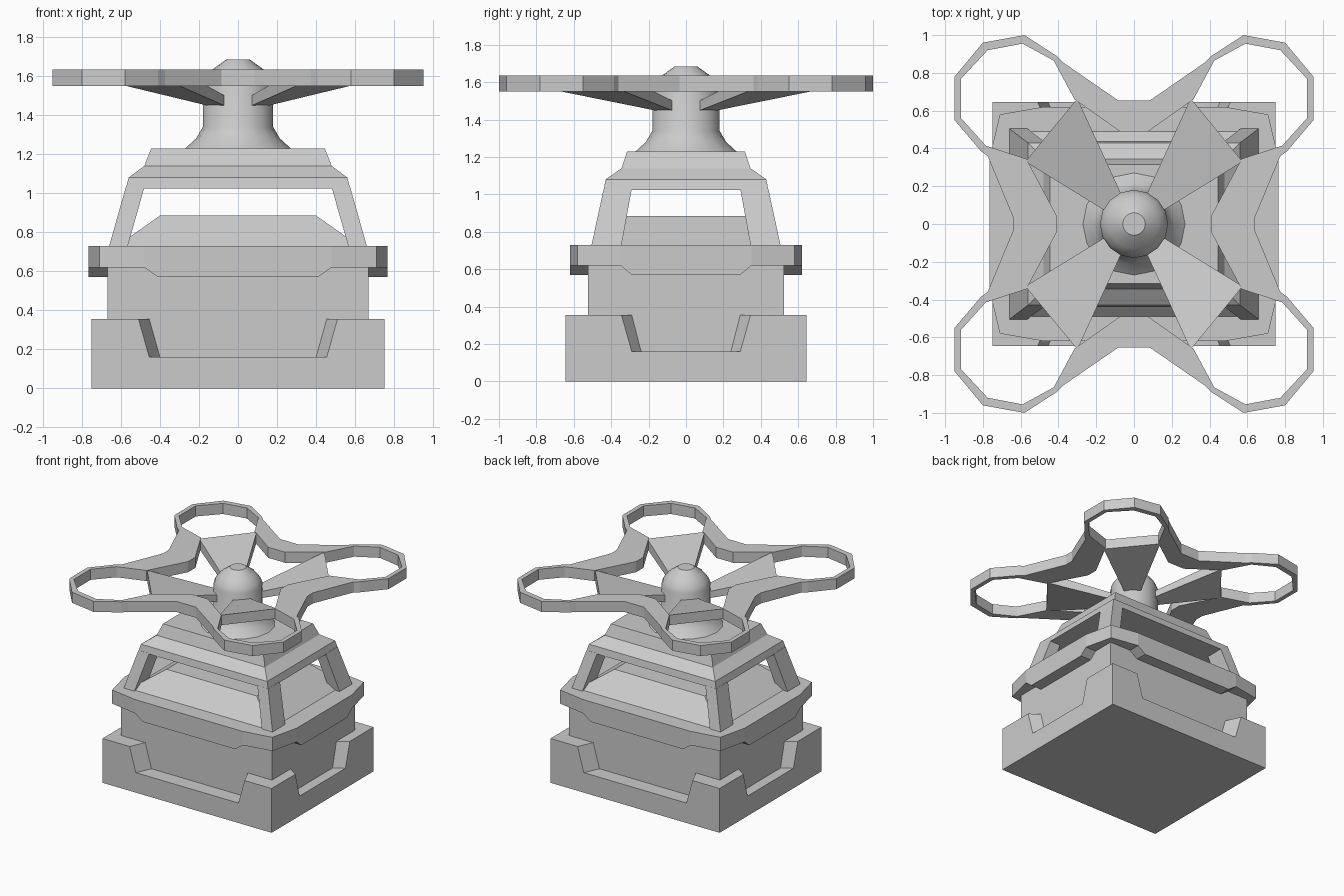
import bpy, bmesh, math

if "Cube" in bpy.data.objects:
    bpy.data.objects.remove(bpy.data.objects["Cube"])

QUADS = [(1, 1), (-1, 1), (-1, -1), (1, -1)]


def finish(name, bm):
    bmesh.ops.recalc_face_normals(bm, faces=bm.faces)
    me = bpy.data.meshes.new(name)
    bm.to_mesh(me)
    bm.free()
    ob = bpy.data.objects.new(name, me)
    bpy.context.collection.objects.link(ob)
    return ob


def add_loft(bm, loops):
    """Bridge matching 3D loops and cap both ends."""
    rows = [[bm.verts.new(p) for p in lp] for lp in loops]
    n = len(rows[0])
    for a, b in zip(rows, rows[1:]):
        for i in range(n):
            j = (i + 1) % n
            bm.faces.new((a[i], a[j], b[j], b[i]))
    bm.faces.new(rows[0])
    bm.faces.new(rows[-1])


def loft(name, loops):
    bm = bmesh.new()
    add_loft(bm, loops)
    return finish(name, bm)


def four(name, loops):
    """The same loft mirrored into all four quadrants."""
    bm = bmesh.new()
    for sx, sy in QUADS:
        add_loft(bm, [[(x * sx, y * sy, z) for x, y, z in lp] for lp in loops])
    return finish(name, bm)


def rect(x, y, z):
    return [(x * sx, y * sy, z) for sx, sy in QUADS]


def at(pts, z):
    return [(x, y, z) for x, y in pts]


def around(pts):
    """Mirror an open run of quadrant points into a closed outline."""
    out = []
    for i, (sx, sy) in enumerate(QUADS):
        out += [(x * sx, y * sy) for x, y in (pts if i % 2 == 0 else pts[::-1])]
    return out


# base tray: slab plus corner blocks that leave flared notches between them
loft("base_slab", [rect(.75, .645, 0), rect(.75, .645, .16)])


def corner(fo, fi, si, so, z):
    return at([(.75, .645), (fo, .645), (fi, .525), (.67, .525), (.67, si), (.75, so)], z)


four("base_corners", [corner(.455, .40, .24, .29, .16), corner(.51, .455, .29, .345, .355)])

# main body
loft("body", [rect(.67, .525, .16), rect(.67, .525, .64)])

# bowed belt with dropped middle sections
belt = around([(.765, .35), (.71, .58), (.48, .62)])
loft("belt", [at(belt, .62), at(belt, .73)])
bm = bmesh.new()
for s in (1, -1):
    front = [(-.48, .62), (-.41, .57), (.41, .57), (.48, .62)]
    add_loft(bm, [[(x, s * y, z) for x, z in front] for y in (.52, .62)])
    side = [(-.35, .62), (-.29, .57), (.29, .57), (.35, .62)]
    add_loft(bm, [[(s * x, y, z) for y, z in side] for x in (.66, .765)])
finish("belt_drops", bm)

# sloped inner deck, window posts and stepped roof
loft("inner_deck", [rect(.62, .49, .73), rect(.40, .335, .885)])
four("window_posts", [
    at([(.66, .505), (.565, .505), (.565, .345), (.66, .345)], .73),
    at([(.575, .44), (.48, .44), (.48, .29), (.575, .29)], 1.03)])
loft("roof", [rect(.575, .44, 1.025), rect(.56, .43, 1.08),
              rect(.48, .345, 1.14), rect(.445, .315, 1.23)])

# round neck and domed hub
N = 16
neck = [(.27, 1.23), (.215, 1.28), (.18, 1.34), (.18, 1.55), (.165, 1.59), (.13, 1.635), (.06, 1.685)]
hub = loft("neck_hub", [[(r * math.cos(2 * math.pi * i / N), r * math.sin(2 * math.pi * i / N), z)
                         for i in range(N)] for r, z in neck])
bpy.context.view_layer.objects.active = hub
hub.select_set(True)
bpy.ops.object.shade_smooth_by_angle(angle=math.radians(35))

# rotor frame: closed strip with a guard ring in each corner
outer = around([(.64, .035), (.775, .36), (.81, .385), (.95, .55), (.95, .78), (.80, .96),
                (.58, 1.0), (.41, .89), (.375, .855), (.085, .655)])
inner = around([(.41, .045), (.57, .345), (.785, .415), (.915, .56), (.915, .77), (.775, .92),
                (.59, .955), (.425, .865), (.315, .66), (.075, .49)])
bm = bmesh.new()
rows = [[bm.verts.new(p) for p in at(pts, z)]
        for pts, z in ((outer, 1.55), (outer, 1.635), (inner, 1.635), (inner, 1.55))]
n = len(outer)
for k in range(4):
    a, b = rows[k], rows[(k + 1) % 4]
    for i in range(n):
        j = (i + 1) % n
        bm.faces.new((a[i], a[j], b[j], b[i]))
finish("rotor_frame", bm)

# flared struts sloping from hub to frame
four("rotor_struts", [
    [(.05, .12, 1.44), (.12, .05, 1.44), (.12, .05, 1.49), (.05, .12, 1.49)],
    [(.30, .665, 1.55), (.575, .33, 1.55), (.575, .33, 1.63), (.30, .665, 1.63)]])
